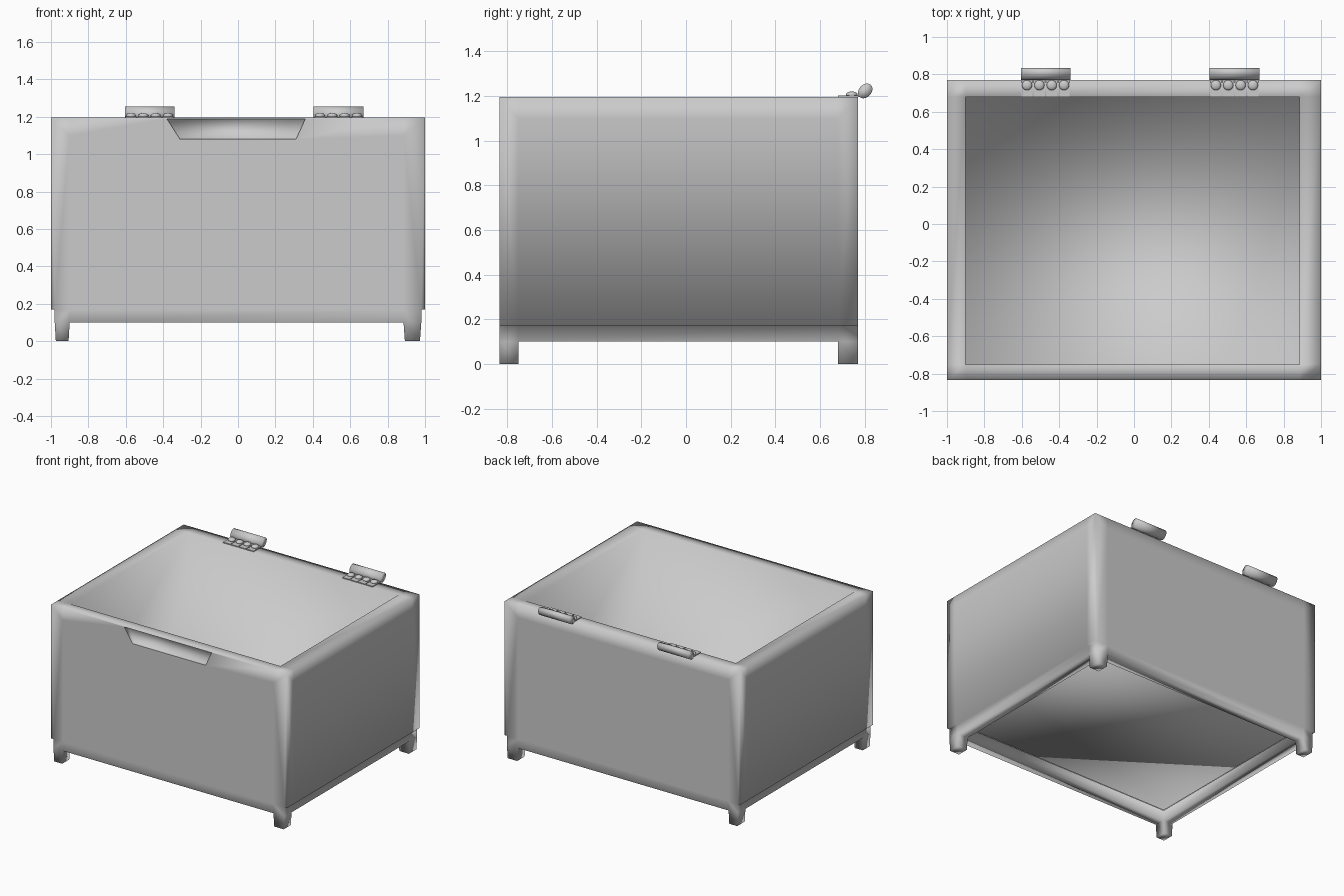
import bpy, bmesh
from math import radians, cos, sin, pi
from mathutils import Matrix

cube = bpy.data.objects.get("Cube")
if cube:
    bpy.data.objects.remove(cube, do_unlink=True)

GREY = (0.6, 0.6, 0.6, 1)
grey = bpy.data.materials.new("light_grey")
grey.use_nodes = True
grey.diffuse_color = GREY
grey.node_tree.nodes["Principled BSDF"].inputs["Base Color"].default_value = GREY

X = (-1, -0.9, 0.885, 1)          # outer and inner wall positions
Y = (-0.835, -0.75, 0.68, 0.77)
LOW, LIP, BAND, TOP = 0.1, 0.17, 1.1, 1.195
FLOOR = 0.18
SKIRT = 0.98                      # half width below the side lip


def finish(name, bm):
    mesh = bpy.data.meshes.new(name)
    bm.to_mesh(mesh)
    bm.free()
    mesh.materials.append(grey)
    obj = bpy.data.objects.new(name, mesh)
    bpy.context.collection.objects.link(obj)
    return obj


def smooth_by_angle(obj, angle):
    bpy.ops.object.select_all(action="DESELECT")
    obj.select_set(True)
    bpy.context.view_layer.objects.active = obj
    bpy.ops.object.shade_smooth_by_angle(angle=radians(angle))


# Box: outer panels, rim, tub and feet as one softly shaded sheet
bm = bmesh.new()
points = {}


def face(*coords):
    verts = []
    for co in coords:
        key = tuple(round(c, 4) for c in co)
        if key not in points:
            points[key] = bm.verts.new(key)
        verts.append(points[key])
    return bm.faces.new(verts)


def row(y, z, xs):
    return [(x, y, z) for x in xs]


notch_low = row(Y[0], 1.08, (-0.31, 0.31))
notch_top = row(Y[0], TOP - 0.006, (-0.38, 0.36))

# Front and back panels
for y in (Y[0], Y[3]):
    band_mid = notch_low if y == Y[0] else []
    face(*row(y, LIP, X[1:3]), (X[2], y, BAND), *band_mid[::-1], (X[1], y, BAND))
    face(*row(y, LOW, X[1:3]), *row(y, LIP, X[2:0:-1]))
    for outer, inner, side in ((X[0], X[1], -1), (X[3], X[2], 1)):
        s = side * SKIRT
        face((outer, y, LIP), (s, y, LIP), (inner, y, LIP), (inner, y, BAND),
             (inner, y, TOP), (outer, y, TOP))
        face(*row(y, LOW, (s, inner)), *row(y, LIP, (inner, s)))
face(*row(Y[3], BAND, X[1:3]), *row(Y[3], TOP, X[2:0:-1]))

# Band around the front finger notch, and the shallow notch pocket
face((X[1], Y[0], BAND), notch_low[0], notch_top[0], (X[1], Y[0], TOP))
face(notch_low[1], (X[2], Y[0], BAND), (X[2], Y[0], TOP), notch_top[1])
face((X[1], Y[0], TOP), *notch_top, (X[2], Y[0], TOP))
mouth = notch_low + notch_top[::-1]
pocket = [(x, y + 0.03, z) for x, y, z in mouth]
face(*pocket)
for k in range(4):
    n = (k + 1) % 4
    face(mouth[k], mouth[n], pocket[n], pocket[k])
    bm.edges.get((points[mouth[k]], points[mouth[n]])).smooth = False

# Side panels with a lip above a narrower skirt
for side in (-1, 1):
    face(*[(side, y, z) for y, z in ((Y[1], BAND), (Y[2], BAND), (Y[2], TOP), (Y[1], TOP))])
    face(*[(side, y, z) for y, z in ((Y[1], LIP), (Y[2], LIP), (Y[2], BAND), (Y[1], BAND))])
    for outer, inner in ((Y[0], Y[1]), (Y[3], Y[2])):
        face((side, outer, LIP), (side, inner, LIP), (side, inner, BAND),
             (side, inner, TOP), (side, outer, TOP))
    for a, b in zip(Y, Y[1:]):
        for x, z in ((1, LIP), (SKIRT, LOW)):
            face((side * x, a, z), (side * x, b, z),
                 (side * SKIRT, b, LIP), (side * SKIRT, a, LIP))

# Rim, underside frame and feet
under = (-SKIRT, X[1], X[2], SKIRT)
for i in range(3):
    for j in range(3):
        if i == j == 1:
            continue
        face((X[i], Y[j], TOP), (X[i + 1], Y[j], TOP),
             (X[i + 1], Y[j + 1], TOP), (X[i], Y[j + 1], TOP))
        ring = [(under[i], Y[j], LOW), (under[i + 1], Y[j], LOW),
                (under[i + 1], Y[j + 1], LOW), (under[i], Y[j + 1], LOW)]
        if i != 1 and j != 1:
            mid = (under[i] + under[i + 1]) / 2
            sole = [(mid + (x - mid) * 0.85, y, 0) for x, y, z in ring]
            face(*sole)
            for k in range(4):
                n = (k + 1) % 4
                face(ring[k], ring[n], sole[n], sole[k])
        else:
            face(*ring)

# Inner walls, raised floor and the recess beneath it
corners = [(X[1], Y[1]), (X[2], Y[1]), (X[2], Y[2]), (X[1], Y[2])]
for k in range(4):
    a, b = corners[k], corners[(k + 1) % 4]
    for z1, z2 in ((TOP, FLOOR), (FLOOR - 0.002, LOW)):
        face((*a, z1), (*b, z1), (*b, z2), (*a, z2))
floor = face(*[(*c, FLOOR) for c in corners])

bmesh.ops.recalc_face_normals(bm, faces=bm.faces)
floor.normal_update()
if floor.normal.z < 0:
    bmesh.ops.reverse_faces(bm, faces=bm.faces)
for f in bm.faces:
    f.smooth = True
finish("storage_box", bm)


# Hinges on the back rim
def hinge(name, left):
    width, pitch = 0.265, 0.066
    leaf, screws, barrel = bmesh.new(), bmesh.new(), bmesh.new()
    for i in range(4):
        x = left + pitch * (i + 0.5)
        tab = Matrix.Translation((x, 0.735, TOP + 0.003)) @ Matrix.Diagonal((0.06, 0.11, 0.008, 1))
        bmesh.ops.create_cube(leaf, size=1, matrix=tab)
        head = Matrix.Translation((x, 0.742, TOP + 0.011)) @ Matrix.Diagonal((1, 1, 0.5, 1))
        bmesh.ops.create_uvsphere(screws, u_segments=16, v_segments=8, radius=0.027, matrix=head)
    # Oval barrel, tilted up and back
    turn = radians(48)
    ends = []
    for x in (left, left + width):
        loop = []
        for k in range(20):
            t = 2 * pi * k / 20
            u, v = 0.037 * cos(t), 0.028 * sin(t)
            loop.append(barrel.verts.new((x, 0.802 + u * cos(turn) - v * sin(turn),
                                          1.222 + u * sin(turn) + v * cos(turn))))
        barrel.faces.new(loop)
        ends.append(loop)
    for k in range(20):
        n = (k + 1) % 20
        barrel.faces.new((ends[0][k], ends[0][n], ends[1][n], ends[1][k]))
    bmesh.ops.recalc_face_normals(barrel, faces=barrel.faces)
    finish(name + "_leaf", leaf)
    smooth_by_angle(finish(name + "_screws", screws), 60)
    smooth_by_angle(finish(name + "_barrel", barrel), 100)


hinge("right_hinge", -0.605)
hinge("left_hinge", 0.405)
